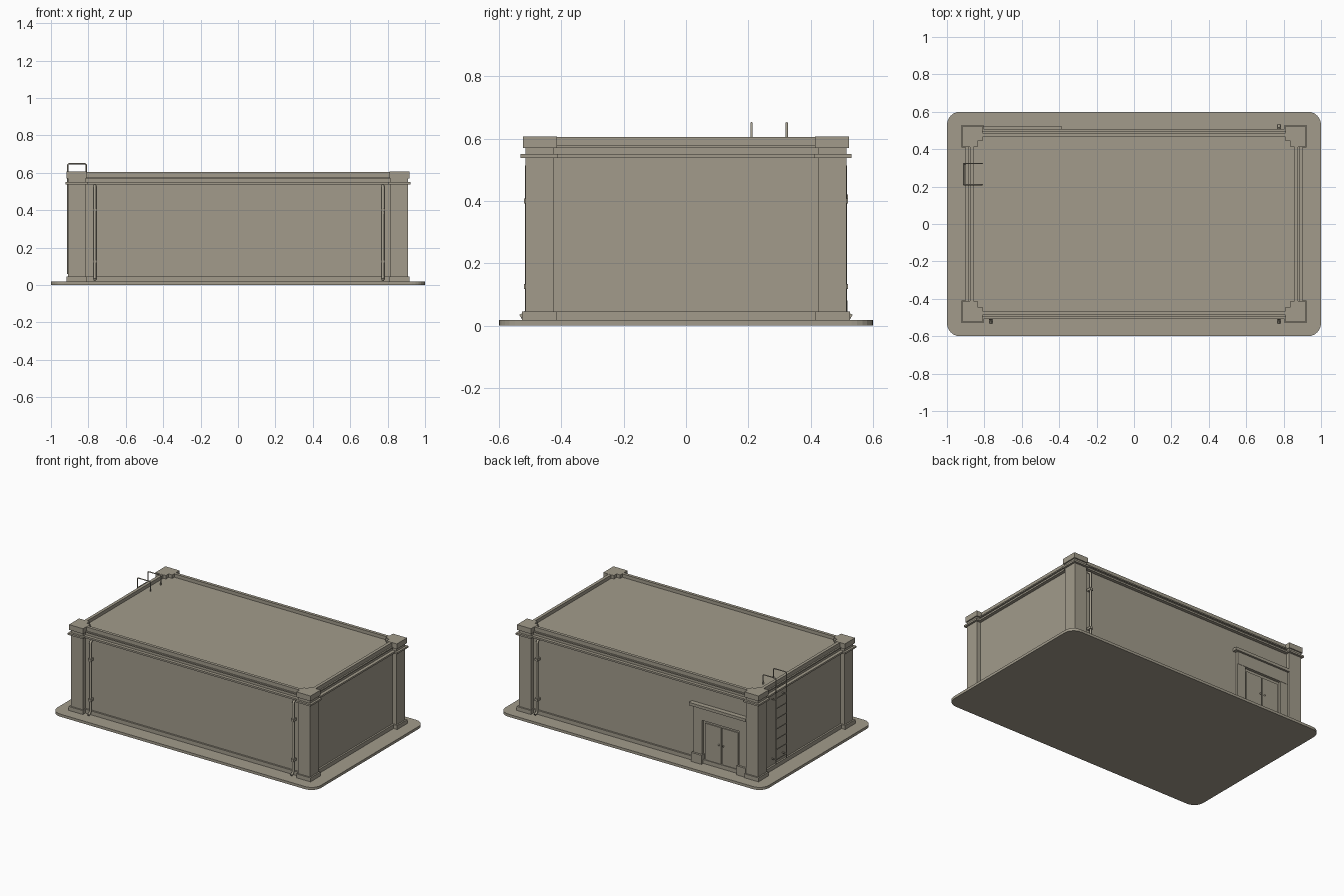
import bpy, bmesh, math
from mathutils import Vector

if "Cube" in bpy.data.objects:
    bpy.data.objects.remove(bpy.data.objects["Cube"])

stone = bpy.data.materials.new("stone")
stone.diffuse_color = (0.36, 0.33, 0.26, 1)
stone.use_nodes = True
stone.node_tree.nodes["Principled BSDF"].inputs["Base Color"].default_value = stone.diffuse_color


def finish(name, bm):
    bmesh.ops.recalc_face_normals(bm, faces=bm.faces)
    me = bpy.data.meshes.new(name)
    bm.to_mesh(me)
    bm.free()
    me.materials.append(stone)
    ob = bpy.data.objects.new(name, me)
    bpy.context.collection.objects.link(ob)
    return ob


def add_box(bm, x0, x1, y0, y1, z0, z1):
    vs = bmesh.ops.create_cube(bm, size=1)["verts"]
    for v in vs:
        v.co = ((x0 + x1) / 2 + v.co.x * (x1 - x0),
                (y0 + y1) / 2 + v.co.y * (y1 - y0),
                (z0 + z1) / 2 + v.co.z * (z1 - z0))
    return vs


def box(name, *dims):
    bm = bmesh.new()
    add_box(bm, *dims)
    return finish(name, bm)


def prism(name, pts, z0, z1):
    bm = bmesh.new()
    f = bm.faces.new([bm.verts.new((x, y, z0)) for x, y in pts])
    top = bmesh.ops.extrude_face_region(bm, geom=[f])["geom"]
    for v in top:
        if isinstance(v, bmesh.types.BMVert):
            v.co.z = z1
    return finish(name, bm)


def tube(name, pts, r, res=2):
    cu = bpy.data.curves.new(name, "CURVE")
    cu.dimensions = "3D"
    cu.bevel_depth, cu.bevel_resolution, cu.use_fill_caps = r, res, True
    sp = cu.splines.new("POLY")
    sp.points.add(len(pts) - 1)
    for p, c in zip(sp.points, pts):
        p.co = (*c, 1)
    cu.materials.append(stone)
    ob = bpy.data.objects.new(name, cu)
    bpy.context.collection.objects.link(ob)
    return ob


# ground slab with rounded corners
R = 0.07
outline = []
for sx, sy, a0 in ((1, 1, 0), (-1, 1, 90), (-1, -1, 180), (1, -1, 270)):
    for i in range(7):
        a = math.radians(a0 + 15 * i)
        outline.append((sx * (1 - R) + R * math.cos(a), sy * (0.6 - R) + R * math.sin(a)))
prism("ground_slab", outline, 0, 0.018)

# main block, with the roof sunk behind a low parapet
WX, WY = 0.878, 0.487
bm = bmesh.new()
add_box(bm, -WX, WX, -WY, WY, 0.01, 0.605)
bm.normal_update()
top = max(bm.faces, key=lambda f: f.calc_center_median().z)
bmesh.ops.inset_region(bm, faces=[top], thickness=0.03)
low = bmesh.ops.extrude_face_region(bm, geom=[top])["geom"]
bmesh.ops.delete(bm, geom=[top], context="FACES_ONLY")
for v in low:
    if isinstance(v, bmesh.types.BMVert):
        v.co.z = 0.582
finish("walls_and_roof", bm)


# horizontal bands around the walls
def band(name, out, z0, z1):
    bm = bmesh.new()
    for s in (-1, 1):
        y0, y1 = sorted((s * (WY - 0.01), s * (WY + out)))
        add_box(bm, -0.83, 0.83, y0, y1, z0, z1)
        x0, x1 = sorted((s * (WX - 0.01), s * (WX + out)))
        add_box(bm, x0, x1, -0.44, 0.44, z0, z1)
    finish(name, bm)


band("wall_plinth", 0.012, 0.015, 0.045)
band("wall_cornice", 0.022, 0.538, 0.55)
band("parapet_lower_trim", 0.01, 0.57, 0.578)

# corner pillars: shaft, foot, cornice and an L-shaped cap
for sx in (-1, 1):
    for sy in (-1, 1):
        tag = ("left" if sx < 0 else "right") + ("_front" if sy < 0 else "_back")

        def corner(name, xi, xo, yi, yo, z0, z1):
            box(name + "_" + tag, *sorted((sx * xi, sx * xo)), *sorted((sy * yi, sy * yo)), z0, z1)

        corner("pillar_shaft", 0.815, 0.908, 0.423, 0.515, 0.015, 0.572)
        corner("pillar_foot", 0.81, 0.918, 0.415, 0.525, 0.015, 0.045)
        corner("pillar_cornice", 0.805, 0.922, 0.41, 0.53, 0.538, 0.55)
        a, b, c, d, t = 0.81, 0.917, 0.413, 0.523, 0.08
        ell = [(b, d), (a, d), (a, d - t), (b - t, d - t), (b - t, c), (b, c)]
        prism("pillar_cap_" + tag, [(sx * x, sy * y) for x, y in ell], 0.57, 0.606)

# downpipes with clamps
for name, x, s in (("front_left", -0.765, -1), ("front_right", 0.775, -1), ("back_right", 0.775, 1)):
    tube("downpipe_" + name, [(x, s * 0.485, 0.53), (x, s * 0.503, 0.522), (x, s * 0.508, 0.51),
                              (x, s * 0.508, 0.05), (x, s * 0.512, 0.038), (x, s * 0.53, 0.028)], 0.008)
    for z in (0.125, 0.4):
        box("pipe_clamp_" + name, x - 0.011, x + 0.011, *sorted((s * 0.485, s * 0.519)), z - 0.008, z + 0.008)

# doorway on the back wall
L, Rr = -0.81, -0.41
box("door_lintel", L, Rr, 0.48, 0.506, 0.315, 0.4)
box("door_lintel_cornice", L - 0.005, Rr + 0.025, 0.48, 0.52, 0.4, 0.42)
for side, x0, x1 in (("left", L, -0.755), ("right", -0.475, Rr)):
    box("door_jamb_" + side, x0, x1, 0.48, 0.504, 0.015, 0.32)
    box("door_jamb_foot_" + side, x0 - 0.005, x1 + 0.008, 0.48, 0.518, 0.015, 0.08)
for side, x0, x1 in (("left", -0.74, -0.619), ("right", -0.611, -0.49)):
    box("door_leaf_" + side, x0, x1, 0.48, 0.494, 0.018, 0.295)
for x in (-0.632, -0.598):
    bm = bmesh.new()
    bmesh.ops.create_uvsphere(bm, u_segments=10, v_segments=6, radius=0.006)
    bmesh.ops.translate(bm, verts=bm.verts, vec=Vector((x, 0.498, 0.175)))
    finish("door_knob", bm)

# roof ladder on the left wall, hooked over the parapet
for y in (0.21, 0.323):
    tube("ladder_rail", [(-0.91, y, 0.06), (-0.91, y, 0.643), (-0.904, y, 0.649),
                         (-0.818, y, 0.649), (-0.812, y, 0.643), (-0.812, y, 0.58)], 0.004, 1)
    for z in (0.09, 0.5):
        tube("ladder_bracket", [(-0.87, y, z), (-0.91, y, z)], 0.004, 1)
for i in range(8):
    z = 0.09 + i * 0.07
    tube("ladder_rung", [(-0.91, 0.21, z), (-0.91, 0.323, z)], 0.0035, 1)
